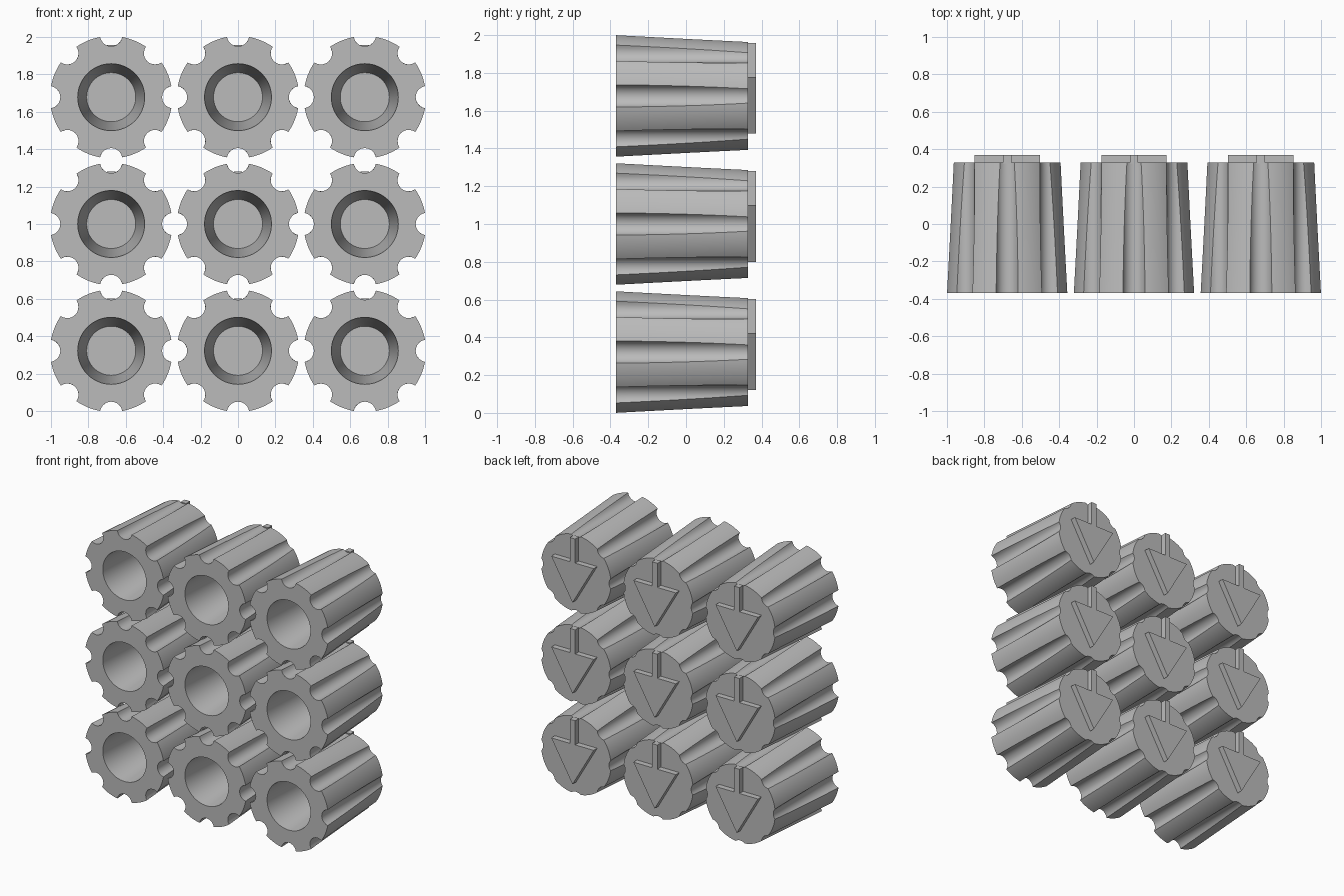
import bpy, bmesh, math

cube = bpy.data.objects.get("Cube")
if cube:
    bpy.data.objects.remove(cube, do_unlink=True)

PITCH = 0.678
FRONT, BACK, ARROW_BACK = -0.37, 0.328, 0.37
R_FRONT, R_BACK = 0.327, 0.288            # tapered outer wall
FLUTES, FLUTE_R, FLUTE_D = 8, 0.06, 0.332  # straight round flutes
BORE_FRONT, BORE_BACK, BORE_END = 0.179, 0.131, 0.23

grey = bpy.data.materials.new("grey plastic")
grey.use_nodes = True
grey.diffuse_color = (0.5, 0.5, 0.5, 1)
grey.node_tree.nodes["Principled BSDF"].inputs["Base Color"].default_value = (0.5, 0.5, 0.5, 1)


def fluted_section(r, n=10):
    """Outline of a circle of radius r with the flutes cut out of it."""
    x = (r * r + FLUTE_D ** 2 - FLUTE_R ** 2) / (2 * FLUTE_D)
    w = math.sqrt(FLUTE_R ** 2 - (x - FLUTE_D) ** 2)
    half_flute = math.atan2(w, FLUTE_D - x)
    half_gap = math.atan2(w, x)
    step = math.tau / FLUTES
    points = []
    for k in range(FLUTES):
        c, s = math.cos(k * step), math.sin(k * step)
        for i in range(n):
            t = half_flute * (2 * i / n - 1)
            px, pz = FLUTE_D - FLUTE_R * math.cos(t), FLUTE_R * math.sin(t)
            points.append((px * c - pz * s, px * s + pz * c))
        for i in range(n):
            a = k * step + half_gap + (step - 2 * half_gap) * i / n
            points.append((r * math.cos(a), r * math.sin(a)))
    return points


def circle(r, n=64):
    return [(r * math.cos(math.tau * i / n), r * math.sin(math.tau * i / n)) for i in range(n)]


def add_ring(bm, points, y):
    return [bm.verts.new((x, y, z)) for x, z in points]


def skin(bm, a, b):
    for i in range(len(a)):
        j = (i + 1) % len(a)
        bm.faces.new((a[i], a[j], b[j], b[i]))


def ring_edges(bm, ring):
    return [bm.edges.get((ring[i - 1], ring[i])) for i in range(len(ring))]


def finish(bm, name):
    bmesh.ops.recalc_face_normals(bm, faces=bm.faces)
    mesh = bpy.data.meshes.new(name)
    bm.to_mesh(mesh)
    bm.free()
    mesh.materials.append(grey)
    return mesh


def make_knob():
    bm = bmesh.new()
    # Outer fluted wall
    rings = []
    steps = 10
    for i in range(steps + 1):
        t = i / steps
        rings.append(add_ring(bm, fluted_section(R_FRONT + (R_BACK - R_FRONT) * t),
                              FRONT + (BACK - FRONT) * t))
    for a, b in zip(rings, rings[1:]):
        skin(bm, a, b)
    bm.faces.new(rings[-1])
    # Tapered blind bore
    mouth = add_ring(bm, circle(BORE_FRONT), FRONT)
    floor = add_ring(bm, circle(BORE_BACK), BORE_END)
    skin(bm, mouth, floor)
    bm.faces.new(floor)
    # Front rim
    bmesh.ops.triangle_fill(bm, use_beauty=True,
                            edges=ring_edges(bm, rings[0]) + ring_edges(bm, mouth))
    return finish(bm, "fluted_knob")


def make_arrow():
    # Arrow head and stem as one outline
    half = [(0.022, 0.28), (0.022, 0.1), (0.175, 0.1)]
    outline = half + [(0, -0.2)] + [(-x, z) for x, z in reversed(half)]
    bm = bmesh.new()
    a, b = add_ring(bm, outline, BACK - 0.004), add_ring(bm, outline, ARROW_BACK)
    skin(bm, a, b)
    bm.faces.new(a)
    bm.faces.new(b)
    return finish(bm, "pointer_arrow")


knob_mesh, arrow_mesh = make_knob(), make_arrow()

# Three by three grid
for row, height in enumerate(("bottom", "middle", "top")):
    for col, side in enumerate(("right", "centre", "left")):
        for part, mesh in (("knob", knob_mesh), ("arrow", arrow_mesh)):
            ob = bpy.data.objects.new(f"{height}_{side}_{part}", mesh)
            ob.location = ((col - 1) * PITCH, 0, 1 + (row - 1) * PITCH)
            bpy.context.collection.objects.link(ob)

# Smooth curved walls, sharp rims and flute edges
bpy.ops.object.select_all(action='DESELECT')
first = bpy.data.objects["bottom_right_knob"]
first.select_set(True)
bpy.context.view_layer.objects.active = first
bpy.ops.object.shade_smooth_by_angle(angle=math.radians(25))
